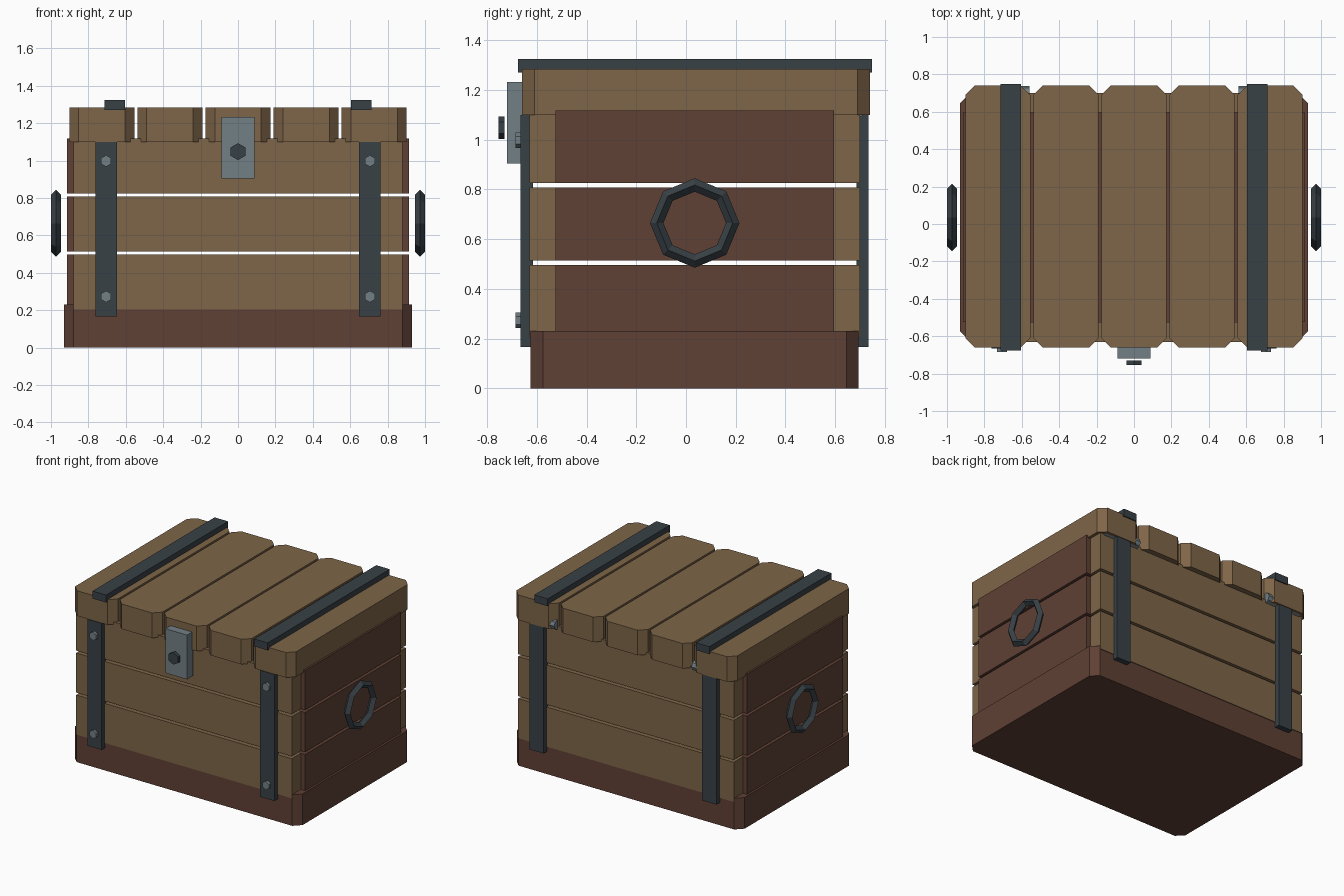
import bpy, bmesh, math
from mathutils import Vector

if "Cube" in bpy.data.objects:
    bpy.data.objects.remove(bpy.data.objects["Cube"])


def material(name, rgb):
    m = bpy.data.materials.new(name)
    m.diffuse_color = (*rgb, 1)
    m.use_nodes = True
    m.node_tree.nodes["Principled BSDF"].inputs["Base Color"].default_value = m.diffuse_color
    return m


TAN = material("tan_wood", (0.21, 0.13, 0.065))
BROWN = material("dark_wood", (0.115, 0.052, 0.036))
IRON = material("iron", (0.04, 0.053, 0.062))
STEEL = material("steel", (0.17, 0.215, 0.235))
MID_Y = 0.035   # depth centre of the chest body


def finish(bm, name, mat):
    bmesh.ops.recalc_face_normals(bm, faces=bm.faces)
    me = bpy.data.meshes.new(name)
    bm.to_mesh(me)
    bm.free()
    me.materials.append(mat)
    ob = bpy.data.objects.new(name, me)
    bpy.context.collection.objects.link(ob)
    return ob


def box(name, x, y, z, mat, chamfer=0):
    """Box from min/max ranges, optionally with chamfered upright edges."""
    bm = bmesh.new()
    bmesh.ops.create_cube(bm, size=1)
    for v in bm.verts:
        v.co = Vector([(r[0] + r[1]) / 2 + c * (r[1] - r[0])
                       for r, c in zip((x, y, z), v.co)])
    if chamfer:
        upright = [e for e in bm.edges
                   if abs(e.verts[0].co.z - e.verts[1].co.z) > 1e-4]
        bmesh.ops.bevel(bm, geom=upright, offset=chamfer, segments=1,
                        affect='EDGES')
    return finish(bm, name, mat)


def prism(name, loc, radius, depth, sides, rot, mat):
    bpy.ops.mesh.primitive_cylinder_add(vertices=sides, radius=radius,
                                        depth=depth, location=loc, rotation=rot)
    ob = bpy.context.object
    ob.name = name
    ob.data.materials.append(mat)


# Base
box("base", (-0.93, 0.93), (-0.625, 0.695), (0, 0.23), BROWN, 0.05)

# Wall planks: three rows with open gaps
for i in range(3):
    z = (0.205 + 0.31 * i, 0.497 + 0.31 * i)
    box("front_plank", (-0.88, 0.88), (-0.63, -0.525), z, TAN)
    box("back_plank", (-0.88, 0.88), (0.595, 0.70), z, TAN)
    for s in (-1, 1):
        box("side_plank", sorted((s * 0.81, s * 0.915)), (-0.525, 0.595), z, BROWN)

# Lid planks
for i in range(-2, 3):
    c = 0.364 * i
    box("lid_plank", (c - 0.174, c + 0.174), (-0.66, 0.74), (1.10, 1.285), TAN, 0.05)

for s in (-1, 1):
    # Iron straps on lid, front and back
    box("lid_strap", (s * 0.66 - 0.055, s * 0.66 + 0.055), (-0.675, 0.748),
        (1.27, 1.325), IRON)
    x = s * 0.705
    for side, y in (("front", (-0.665, -0.615)), ("back", (0.685, 0.735))):
        box(side + "_strap", (x - 0.058, x + 0.058), y, (0.167, 1.10), IRON)
    # Strap bolts
    for z in (0.273, 0.998):
        prism("bolt", (x, -0.668, z), 0.031, 0.034, 6, (math.pi / 2, 0, 0), STEEL)
    # Hinge barrels under the lid's rear edge
    prism("hinge", (x, 0.70, 1.13), 0.037, 0.29, 8, (0, math.pi / 2, 0), STEEL)
    # Ring handles
    bpy.ops.mesh.primitive_torus_add(
        major_segments=8, minor_segments=4, major_radius=0.153,
        minor_radius=0.027, location=(s * 0.973, MID_Y, 0.665),
        rotation=(0, math.pi / 2, 0))
    ring = bpy.context.object
    ring.name = "ring_handle"
    ring.data.materials.append(IRON)

# Latch plate and knob
box("latch_plate", (-0.088, 0.088), (-0.72, -0.65), (0.905, 1.232), STEEL)
prism("latch_knob", (0, -0.742, 1.048), 0.045, 0.025, 6, (math.pi / 2, 0, 0), IRON)
